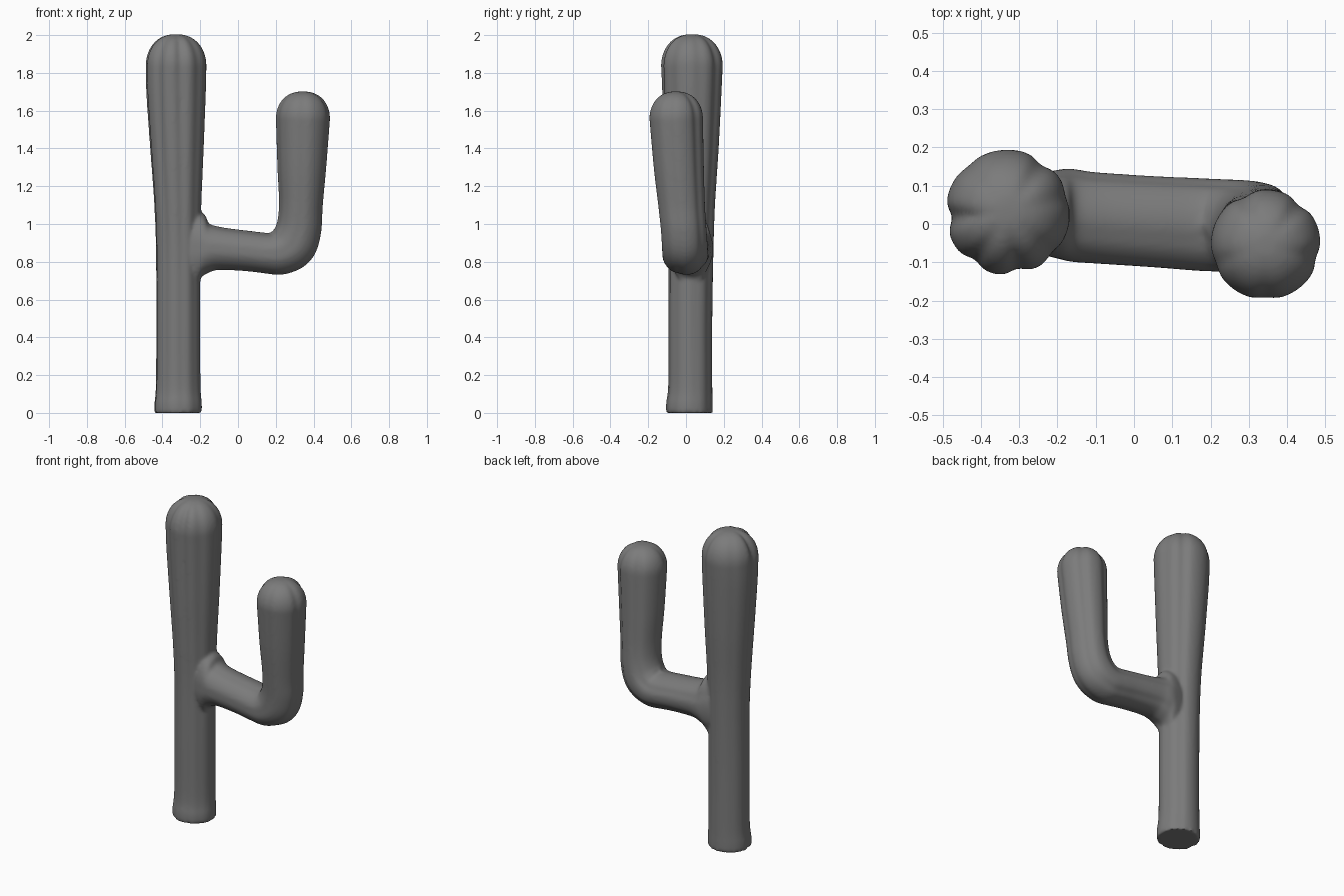
import bpy, bmesh
from math import cos, sin, pi, radians, exp
from mathutils import Vector

if "Cube" in bpy.data.objects:
    bpy.data.objects.remove(bpy.data.objects["Cube"])

SIDES = 96
Y = Vector((0, 1, 0))


def groove(angle, gullies):
    """Depth of the rib pattern at an angle, as a share of the radius."""
    total = 0
    for centre, depth in gullies:
        d = (angle - radians(centre) + pi) % (2 * pi) - pi
        total += depth * exp(-(d / 0.17) ** 2)
    return total


def spline(points, steps=8):
    """Smoothly interpolate stations (x, y, z, radius across, radius in y)."""
    p = [points[0]] + points + [points[-1]]
    out = []
    for a, b, c, d in zip(p, p[1:], p[2:], p[3:]):
        for i in range(steps):
            t = i / steps
            out.append([0.5 * (2 * q + (r - o) * t + (2 * o - 5 * q + 4 * r - s) * t * t
                               + (3 * q - o - 3 * r + s) * t ** 3)
                        for o, q, r, s in zip(a, b, c, d)])
    return out + [list(points[-1])]


def limb(bm, points, gullies, dome):
    """Sweep a ribbed section along the stations and close it with a dome."""
    path = spline(points)
    rings = []
    for i, (x, y, z, ra, rb) in enumerate(path):
        lo, hi = path[max(i - 1, 0)], path[min(i + 1, len(path) - 1)]
        tangent = Vector(hi[:3]) - Vector(lo[:3])
        rib = 0.35 + 0.65 * i / len(path)
        rings.append((Vector((x, y, z)), Y.cross(tangent).normalized(), ra, rb, rib, 0))
    base, _, ra, rb, _, _ = rings[-1]
    for k in range(1, 16):
        a = k / 16 * pi / 2
        s = cos(a) ** 0.85
        rings.append((base + Vector((0, 0, dome * sin(a))), Vector((1, 0, 0)),
                      ra * s, rb * s, 1 + 0.5 * sin(a), 0.25 * sin(a)))
    loops = []
    for c, n, ra, rb, rib, sink in rings:
        loop = []
        for j in range(SIDES):
            t = 2 * pi * j / SIDES
            g = groove(t, gullies)
            k = 1.02 - rib * g
            loop.append(bm.verts.new(c + n * ra * k * cos(t) + Y * rb * k * sin(t)
                                     - Vector((0, 0, sink * g * ra))))
        loops.append(loop)
    for a, b in zip(loops, loops[1:]):
        for j in range(SIDES):
            k = (j + 1) % SIDES
            bm.faces.new((a[j], a[k], b[k], b[j]))
    bm.faces.new(loops[0][::-1])
    bm.faces.new(loops[-1])


bm = bmesh.new()

# Upright trunk, widening toward the top
limb(bm, [(-.318, .017, 0, .124, .121), (-.318, .017, .05, .124, .121),
          (-.318, .022, .16, .117, .115), (-.318, .022, .5, .116, .115),
          (-.318, .025, .85, .117, .118), (-.32, .025, 1.1, .124, .126),
          (-.325, .028, 1.4, .141, .142), (-.33, .03, 1.7, .157, .155),
          (-.33, .03, 1.84, .16, .161)],
     [(185, .12), (55, .08), (130, .03), (235, .09), (280, .1), (318, .05), (15, .04)], .165)

# Side arm, flared where it leaves the trunk and bending upward
limb(bm, [(-.31, .025, .875, .2, .09), (-.21, .025, .875, .19, .112),
          (-.165, .022, .872, .135, .12), (-.1, .015, .87, .112, .118),
          (.05, .005, .857, .105, .118), (.16, -.002, .845, .106, .12),
          (.225, -.005, .848, .115, .12), (.288, -.008, .89, .125, .12),
          (.322, -.014, .975, .118, .12), (.333, -.025, 1.1, .114, .123),
          (.338, -.04, 1.3, .127, .132), (.344, -.054, 1.56, .141, .141)],
     [(115, .07), (50, .08), (345, .06), (200, .04), (270, .04)], .142)

bmesh.ops.recalc_face_normals(bm, faces=bm.faces)
mesh = bpy.data.meshes.new("cactus")
bm.to_mesh(mesh)
bm.free()
cactus = bpy.data.objects.new("cactus", mesh)
bpy.context.collection.objects.link(cactus)
bpy.context.view_layer.objects.active = cactus
cactus.select_set(True)

# Fuse the limbs into one soft body
fuse = cactus.modifiers.new("fuse", 'REMESH')
fuse.mode = 'VOXEL'
fuse.voxel_size = 0.01
soften = cactus.modifiers.new("soften", 'SMOOTH')
soften.factor = 0.5
soften.iterations = 5
for name in ("fuse", "soften"):
    bpy.ops.object.modifier_apply(modifier=name)

# Plain grey finish
grey = bpy.data.materials.new("grey")
grey.use_nodes = True
colour = (0.2, 0.2, 0.2, 1)
grey.diffuse_color = colour
grey.node_tree.nodes["Principled BSDF"].inputs["Base Color"].default_value = colour
cactus.data.materials.clear()
cactus.data.materials.append(grey)
bpy.ops.object.shade_smooth_by_angle(angle=radians(50))
